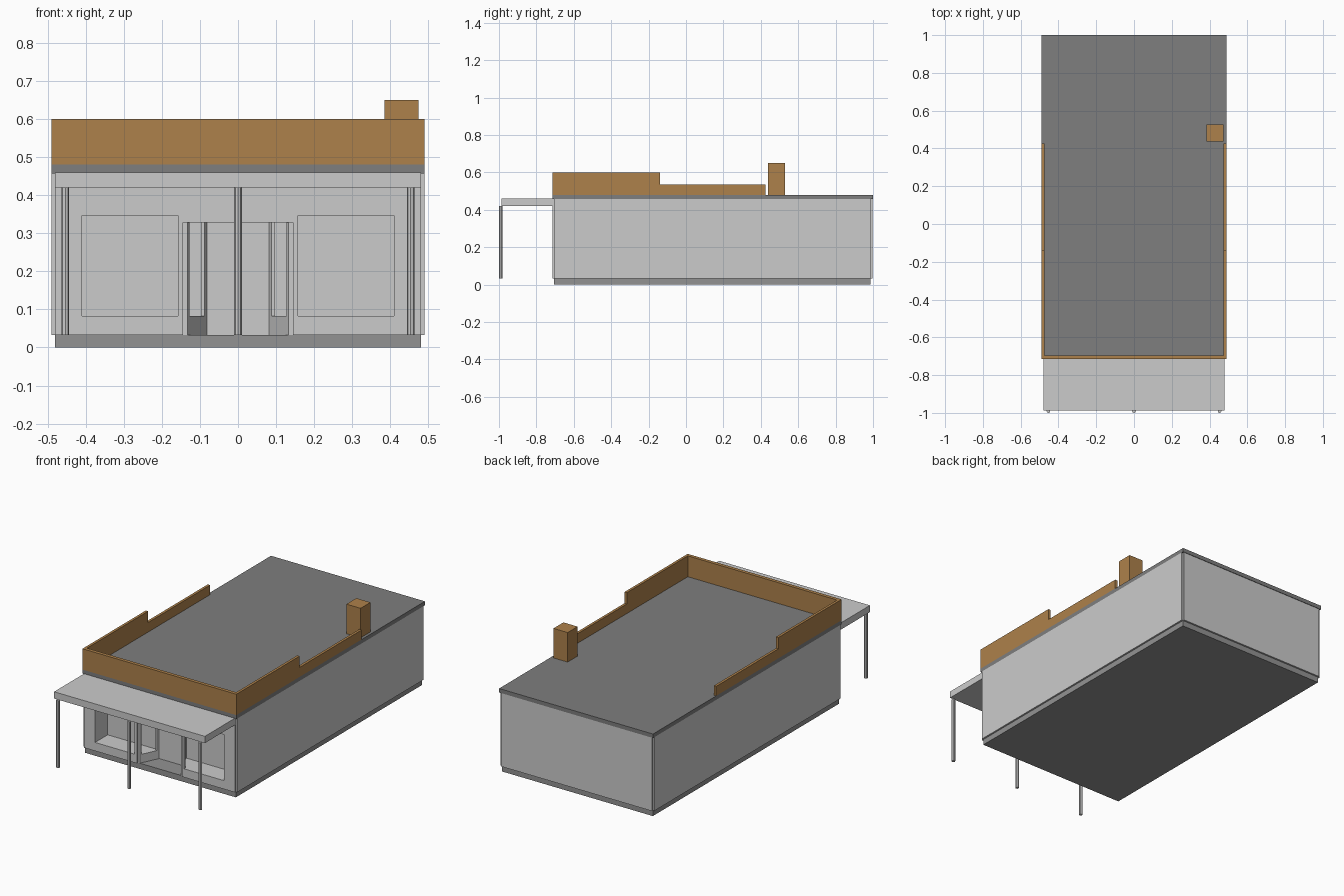
import bpy, bmesh

if "Cube" in bpy.data.objects:
    bpy.data.objects.remove(bpy.data.objects["Cube"])


def material(name, rgb):
    m = bpy.data.materials.new(name)
    m.diffuse_color = (*rgb, 1)
    m.use_nodes = True
    m.node_tree.nodes["Principled BSDF"].inputs["Base Color"].default_value = m.diffuse_color
    return m


BROWN = material("tan_brick", (0.42, 0.22, 0.07))
ROOF = material("roof_grey", (0.21, 0.21, 0.21))
BASE = material("base_grey", (0.29, 0.29, 0.29))


def prism(name, pts, z0, z1, mat=None):
    """Extrude an xy outline from z0 to z1."""
    bm = bmesh.new()
    f = bm.faces.new([bm.verts.new((x, y, z0)) for x, y in pts])
    top = bmesh.ops.extrude_face_region(bm, geom=[f])["geom"]
    bmesh.ops.translate(bm, vec=(0, 0, z1 - z0),
                        verts=[v for v in top if isinstance(v, bmesh.types.BMVert)])
    bmesh.ops.recalc_face_normals(bm, faces=bm.faces)
    me = bpy.data.meshes.new(name)
    bm.to_mesh(me)
    bm.free()
    ob = bpy.data.objects.new(name, me)
    bpy.context.collection.objects.link(ob)
    if mat:
        me.materials.append(mat)
    return ob


def box(name, x0, x1, y0, y1, z0, z1, mat=None):
    return prism(name, [(x0, y0), (x1, y0), (x1, y1), (x0, y1)], z0, z1, mat)


F, B = -0.715, 0.997           # front and back wall planes
T = 0.01                       # cladding thickness
IN = -0.60                     # back of the display windows and entrance
Z0, Z1 = 0.033, 0.457          # wall bottom and top
SILL, HEAD, DOOR = 0.082, 0.346, 0.328

# plinth, solid body, roof slab
box("plinth", -0.48, 0.48, F + T, B - T, 0, Z0, BASE)
box("body", -0.48, 0.48, IN, B - T, Z0, Z1)
box("back_wall", -0.48, 0.48, B - T, B, Z0, Z1)
box("roof", -0.49, 0.49, F, 1.0, Z1, 0.48, ROOF)

# shop front header over the windows and the lower one over the entrance
box("front_header", -0.48, 0.48, F, IN, HEAD, Z1)
box("door_header", -0.158, 0.158, F, IN, DOOR, HEAD)

for s, side in ((-1, "left"), (1, "right")):
    def sx(pts):
        return [(s * x, y) for x, y in pts]

    # side cladding, leaving a small notch at each corner
    prism(side + "_wall", sx([(0.48, F + T), (0.49, F + T), (0.49, B - T), (0.48, B - T)]), Z0, Z1)
    # outer pier and splayed display base
    prism(side + "_pier", sx([(0.41, F), (0.48, F), (0.48, IN), (0.41, IN)]), Z0, HEAD)
    prism(side + "_display_base", sx([(0.144, F), (0.41, F), (0.41, IN), (0.082, IN),
                                      (0.132, F + T), (0.144, F + T)]), Z0, SILL)
    # posts framing the splayed side window
    prism(side + "_window_post", sx([(0.144, F), (0.158, F), (0.158, F + T), (0.144, F + 0.02),
                                     (0.127, F + 0.02), (0.132, F + T), (0.144, F + T)]), SILL, DOOR)
    prism(side + "_door_post", sx([(0.0875, IN - 0.012), (0.0975, IN - 0.012),
                                   (0.092, IN), (0.082, IN)]), SILL, DOOR)
    # stepped side parapet
    prism(side + "_high_parapet", sx([(0.475, F + 0.02), (0.49, F + 0.02),
                                      (0.49, -0.14), (0.475, -0.14)]), 0.48, 0.60, BROWN)
    prism(side + "_low_parapet", sx([(0.475, -0.14), (0.49, -0.14),
                                     (0.49, 0.425), (0.475, 0.425)]), 0.48, 0.535, BROWN)

# front parapet and chimney
box("front_parapet", -0.49, 0.49, F, F + 0.02, 0.48, 0.60, BROWN)
box("chimney", 0.384, 0.474, 0.438, 0.528, 0.48, 0.65, BROWN)

# canopy and its slim posts
box("canopy", -0.48, 0.48, -0.987, F, 0.42, 0.459)
for i, x in enumerate((-0.453, 0, 0.453)):
    bpy.ops.mesh.primitive_cylinder_add(vertices=8, radius=0.01, depth=0.42 - Z0,
                                        location=(x, -0.99, (0.42 + Z0) / 2))
    bpy.context.object.name = f"canopy_post_{i + 1}"
